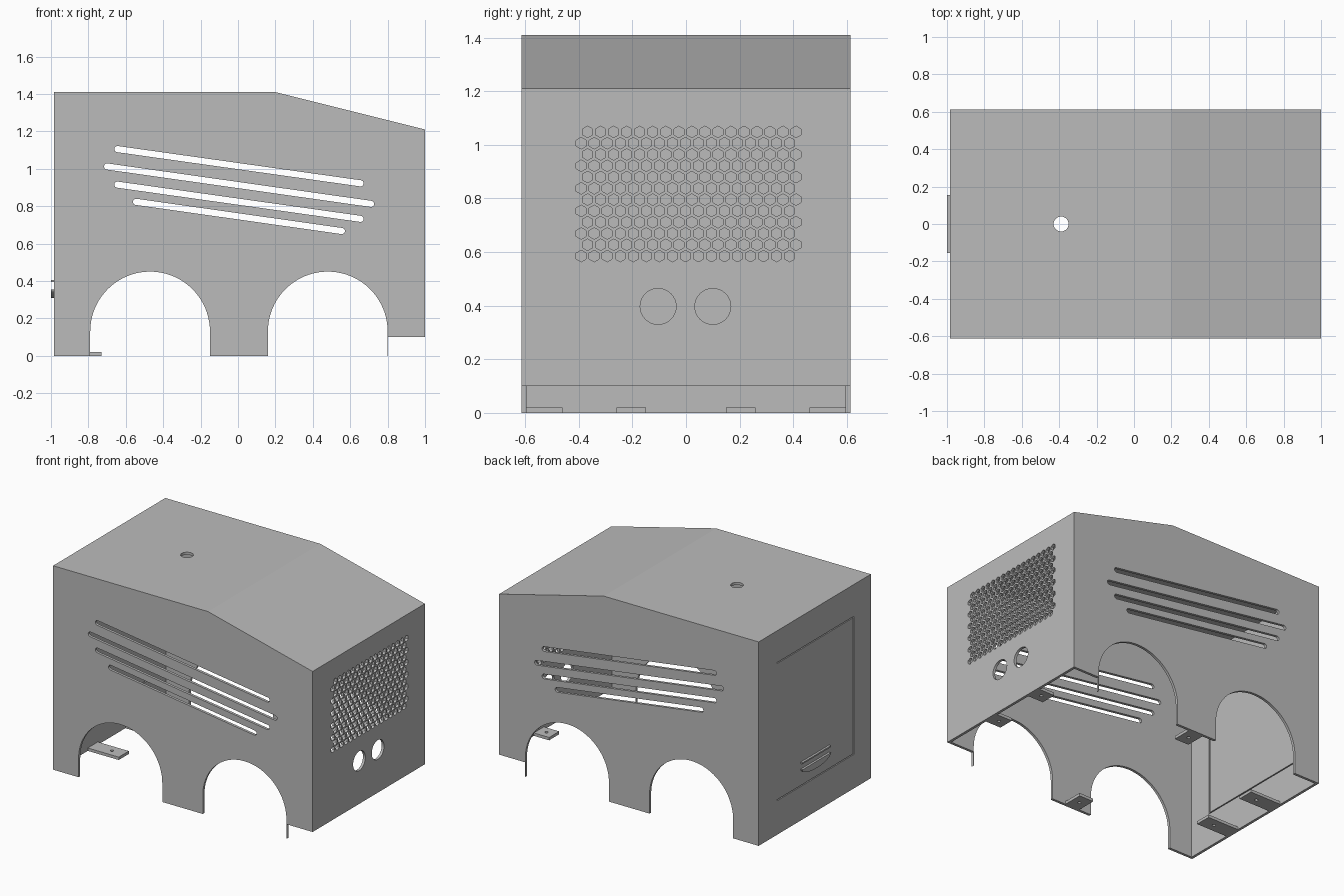
import bpy, bmesh, math

cube = bpy.data.objects.get("Cube")
if cube:
    bpy.data.objects.remove(cube, do_unlink=True)

WALL = 0.018
LEFT, RIGHT, SIDE, TOP = -0.985, 1.0, 0.613, 1.41

grey = bpy.data.materials.new("sheet metal grey")
grey.use_nodes = True
grey.diffuse_color = (0.5, 0.5, 0.5, 1)
grey.node_tree.nodes["Principled BSDF"].inputs["Base Color"].default_value = (0.5, 0.5, 0.5, 1)


def prism(bm, outline, axis, lo, hi):
    """Extrude a 2D outline along an axis between lo and hi."""
    place = {"x": lambda a, b, t: (t, a, b),
             "y": lambda a, b, t: (a, t, b),
             "z": lambda a, b, t: (a, b, t)}[axis]
    ends = [[bm.verts.new(place(a, b, t)) for a, b in outline] for t in (lo, hi)]
    n = len(outline)
    faces = [bm.faces.new(ends[0]), bm.faces.new(ends[1][::-1])]
    for i in range(n):
        j = (i + 1) % n
        faces.append(bm.faces.new((ends[0][j], ends[0][i], ends[1][i], ends[1][j])))
    bmesh.ops.recalc_face_normals(bm, faces=faces)


def rect(a0, a1, b0, b1):
    return [(a0, b0), (a1, b0), (a1, b1), (a0, b1)]


def arc(a, b, r, start, end, steps):
    angles = [math.radians(start + (end - start) * i / steps) for i in range(steps + 1)]
    return [(a + r * math.cos(t), b + r * math.sin(t)) for t in angles]


def circle(a, b, r, sides=32, start=0):
    return arc(a, b, r, start, start + 360, sides)[:-1]


def slot(p, q, r):
    """Round-ended slot between two points."""
    d = math.degrees(math.atan2(q[1] - p[1], q[0] - p[0]))
    return arc(*q, r, d - 90, d + 90, 10) + arc(*p, r, d + 90, d + 270, 10)


def finish(name, bm):
    mesh = bpy.data.meshes.new(name)
    bm.to_mesh(mesh)
    bm.free()
    mesh.materials.append(grey)
    obj = bpy.data.objects.new(name, mesh)
    bpy.context.collection.objects.link(obj)
    return obj


def cut(obj, bm):
    """Subtract the cutter from an object and discard it."""
    cutter = finish("cutter", bm)
    cutter.hide_render = True
    mod = obj.modifiers.new("cut", "BOOLEAN")
    mod.operation, mod.solver, mod.object = "DIFFERENCE", "EXACT", cutter
    bpy.context.view_layer.objects.active = obj
    bpy.ops.object.modifier_apply(modifier=mod.name)
    bpy.data.objects.remove(cutter, do_unlink=True)


# Cover: side profile with two wheel arches
profile = [(LEFT, 0)]
for centre, end in ((-0.47, 0), (0.48, 0.1)):
    profile += [(centre - 0.32, 0)] + arc(centre, 0.13, 0.32, 180, 0, 40) + [(centre + 0.32, end)]
profile += [(RIGHT, 0.1), (RIGHT, 1.21), (0.2, TOP), (LEFT, TOP)]
bm = bmesh.new()
prism(bm, profile, "y", -SIDE, SIDE)
cover = finish("cover_shell", bm)

# Hollow inside, open at the bottom
inner = [(LEFT + WALL, -0.2), (RIGHT - WALL, -0.2), (RIGHT - WALL, 1.196),
         (0.198, TOP - WALL), (LEFT + WALL, TOP - WALL)]
bm = bmesh.new()
prism(bm, inner, "y", WALL - SIDE, SIDE - WALL)
cut(cover, bm)

bm = bmesh.new()
# Slanted side vents
for p, q in (((-0.645, 1.105), (0.655, 0.922)), ((-0.7, 1.012), (0.712, 0.812)),
             ((-0.645, 0.915), (0.655, 0.732)), ((-0.545, 0.823), (0.555, 0.667))):
    prism(bm, slot(p, q, 0.0165), "y", -0.7, 0.7)
# Hexagonal grille
for row in range(12):
    first = -0.367 if row % 2 == 0 else -0.391
    for col in range(17):
        prism(bm, circle(first + col * 0.0486, 1.048 - row * 0.0421, 0.0215, 6, 30), "x", 0.9, 1.1)
# Round ports and roof hole
for y in (-0.104, 0.1):
    prism(bm, circle(y, 0.397, 0.067), "x", 0.9, 1.1)
prism(bm, circle(-0.39, 0, 0.04), "z", 1.3, 1.5)
# Door gap on three sides
g = 0.007
y0, y1, z0, z1 = -0.427, 0.415, 0.235, 1.19
prism(bm, [(y1, z0), (y0, z0), (y0, z1), (y1, z1), (y1, z1 - g),
           (y0 + g, z1 - g), (y0 + g, z0 + g), (y1, z0 + g)], "x", -1.1, -0.9)
cut(cover, bm)

# Mounting tabs with bolt holes
tabs, holes = bmesh.new(), bmesh.new()
for s in (-1, 1):
    for x0, x1, ya, yb, z in ((LEFT + WALL, -0.73, 0.15, 0.26, 0),
                              (0.865, RIGHT - WALL, 0.15, 0.26, 0.1),
                              (-0.055, 0.055, 0.46, SIDE - WALL, 0)):
        prism(tabs, rect(x0, x1, *sorted((s * ya, s * yb))), "z", z, z + 0.02)
        hole_x = -0.82 if x0 < -0.5 else (x0 + x1) / 2
        prism(holes, circle(hole_x, s * (ya + yb) / 2, 0.011, 16), "z", z - 0.1, z + 0.1)
tab_obj = finish("mounting_tabs", tabs)
cut(tab_obj, holes)

# Thin lips below the end of the side walls
bm = bmesh.new()
for y in (-SIDE, SIDE - WALL):
    prism(bm, rect(0.799, 0.801, y, y + WALL), "z", 0, 0.1)
finish("arch_lips", bm)

# Door handle: top bar above a curved grip
bm = bmesh.new()
prism(bm, rect(-0.155, 0.155, 0.394, 0.404), "x", -1.0, LEFT)
grip = [(a, 0.355 + b * 0.3) for a, b in arc(0, 0, 0.155, 180, 360, 24)]
prism(bm, grip, "x", -1.0, LEFT)
finish("door_handle", bm)

# Smooth the curved walls, keeping edges sharp
bpy.ops.object.select_all(action="DESELECT")
for obj in (cover, tab_obj):
    obj.select_set(True)
bpy.context.view_layer.objects.active = cover
bpy.ops.object.shade_smooth_by_angle(angle=math.radians(12))
